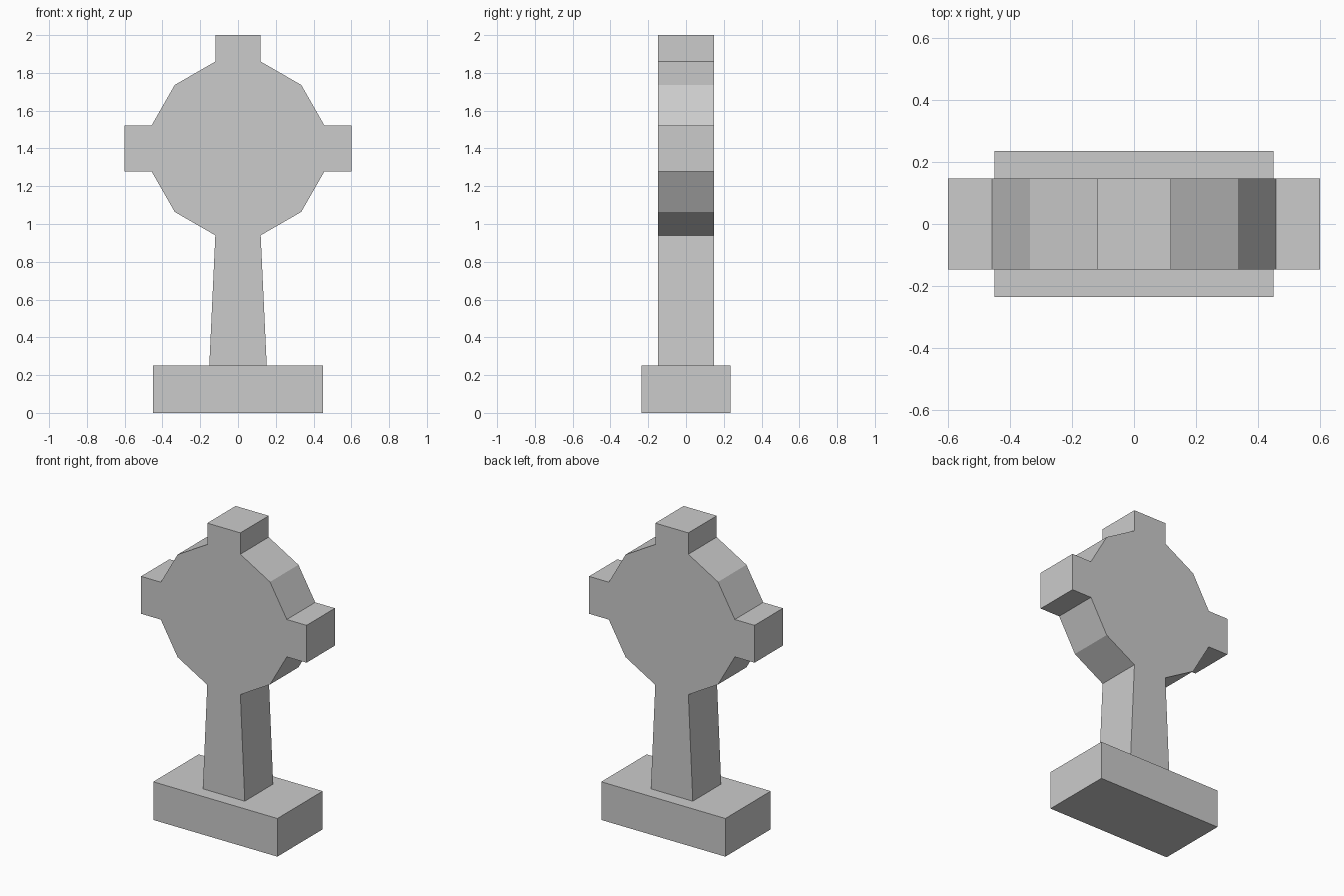
import bpy
import bmesh

cube = bpy.data.objects.get("Cube")
if cube:
    bpy.data.objects.remove(cube, do_unlink=True)

# Plain grey stone
stone = bpy.data.materials.new("grey stone")
stone.use_nodes = True
colour = (0.6, 0.6, 0.6, 1)
stone.diffuse_color = colour
stone.node_tree.nodes["Principled BSDF"].inputs["Base Color"].default_value = colour


def slab(name, right_half, half_depth):
    """Mirror a half outline in x, then extrude it from front to back."""
    outline = right_half + [(-x, z) for x, z in reversed(right_half)]
    bm = bmesh.new()
    face = bm.faces.new([bm.verts.new((x, -half_depth, z)) for x, z in outline])
    result = bmesh.ops.extrude_face_region(bm, geom=[face], use_keep_orig=True)
    back = [v for v in result["geom"] if isinstance(v, bmesh.types.BMVert)]
    bmesh.ops.translate(bm, verts=back, vec=(0, 2 * half_depth, 0))
    bmesh.ops.recalc_face_normals(bm, faces=bm.faces)
    mesh = bpy.data.meshes.new(name)
    bm.to_mesh(mesh)
    bm.free()
    mesh.materials.append(stone)
    obj = bpy.data.objects.new(name, mesh)
    bpy.context.collection.objects.link(obj)
    return obj


# Rectangular plinth
slab("plinth", [(0.45, 0), (0.45, 0.25)], 0.235)

# Tapered shaft, faceted disc and three stub arms in one outline
disc_z, arm_z = 1.4, 0.1225
upper = [(0.6, arm_z), (0.457, arm_z), (0.335, 0.336), (0.12, 0.46)]
lower = [(x, disc_z - z) for x, z in reversed(upper)]
upper = [(x, disc_z + z) for x, z in upper]
slab("wheel_cross", [(0.152, 0.25)] + lower + upper + [(0.12, 2)], 0.147)
